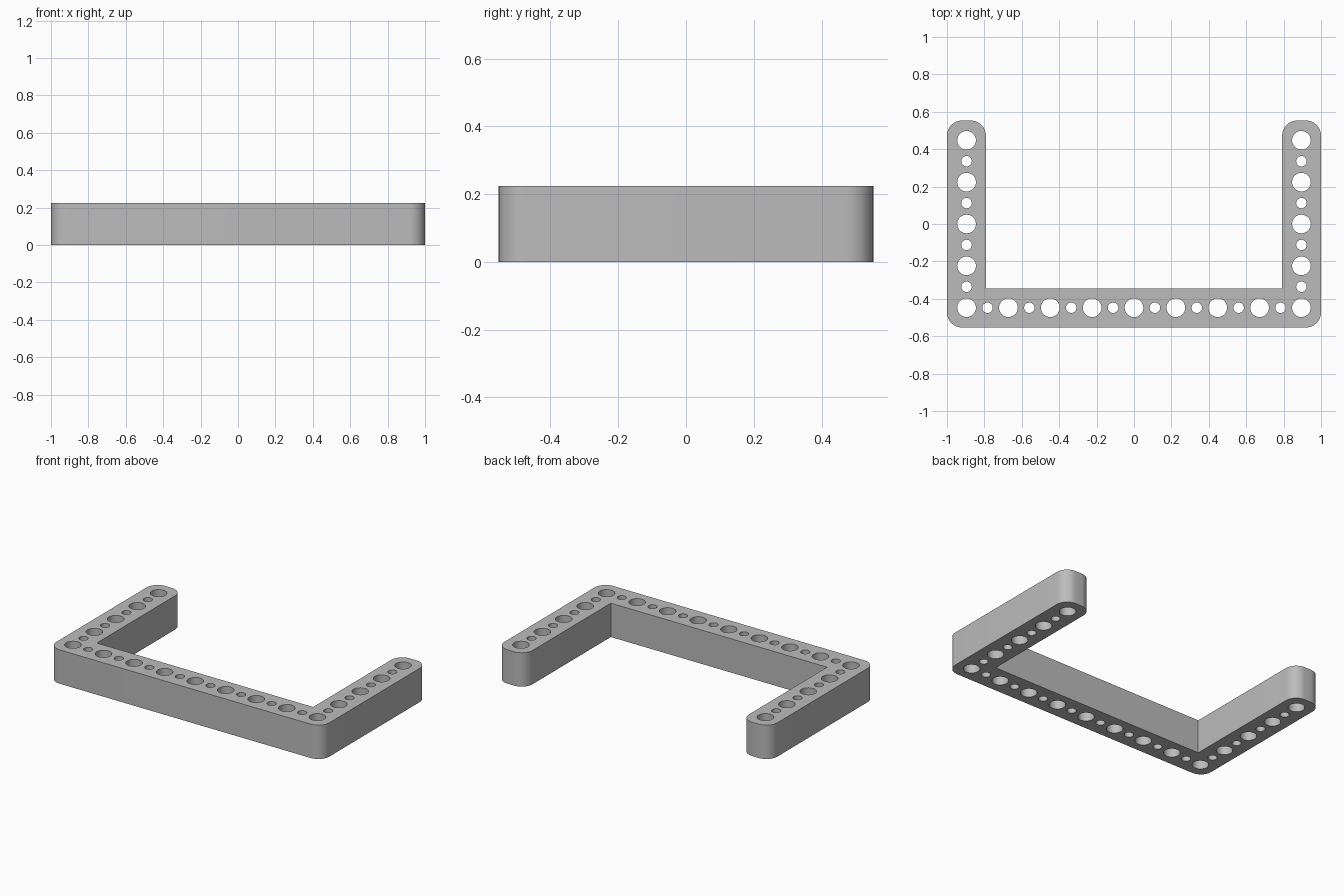
import bpy, bmesh, math

cube = bpy.data.objects.get("Cube")
if cube:
    bpy.data.objects.remove(cube, do_unlink=True)

HX, HY, H = 1.0, 0.553, 0.224      # half length, half depth, height
W, R = 0.208, 0.08                 # beam width, corner radius
PITCH = 0.2238                     # spacing of the large holes
BIG, SMALL = 0.05, 0.028           # hole radii


def arc(cx, cy, r, start, sweep, steps):
    """Points along an arc, angles in degrees."""
    return [(cx + r * math.cos(math.radians(start + sweep * i / steps)),
             cy + r * math.sin(math.radians(start + sweep * i / steps)))
            for i in range(steps + 1)]


def add_loop(curve, pts):
    s = curve.splines.new('POLY')
    s.points.add(len(pts) - 1)
    for p, (x, y) in zip(s.points, pts):
        p.co = (x, y, 0, 1)
    s.use_cyclic_u = True


# Half of the U outline, mirrored for the other side
right = (arc(HX - R, R - HY, R, -90, 90, 10)
         + arc(HX - R, HY - R, R, 0, 90, 10)
         + arc(HX - W + R, HY - R, R, 90, 90, 10)
         + [(HX - W, W - HY)])
outline = right + [(-x, y) for x, y in reversed(right)]

curve = bpy.data.curves.new("frame_profile", 'CURVE')
curve.dimensions = '2D'
curve.fill_mode = 'BOTH'
curve.extrude = H / 2
add_loop(curve, outline)

# Alternating large and small holes along the front beam and both arms
centres = [(i * PITCH / 2, -2 * PITCH, i % 2) for i in range(-8, 9)]
for side in (-1, 1):
    centres += [(side * 4 * PITCH, j * PITCH / 2, j % 2) for j in range(-3, 5)]
for x, y, small in centres:
    add_loop(curve, arc(x, y, SMALL if small else BIG, 0, 360, 32)[:-1])

# Turn the profile into a closed mesh
profile = bpy.data.objects.new("frame_profile", curve)
bpy.context.collection.objects.link(profile)
bpy.context.view_layer.update()
deps = bpy.context.evaluated_depsgraph_get()
mesh = bpy.data.meshes.new_from_object(profile.evaluated_get(deps))
bpy.data.objects.remove(profile, do_unlink=True)

bm = bmesh.new()
bm.from_mesh(mesh)
bmesh.ops.remove_doubles(bm, verts=bm.verts, dist=0.0002)
bmesh.ops.recalc_face_normals(bm, faces=bm.faces)
bmesh.ops.translate(bm, verts=bm.verts, vec=(0, 0, H / 2))
bm.to_mesh(mesh)
bm.free()

frame = bpy.data.objects.new("perforated_u_frame", mesh)
bpy.context.collection.objects.link(frame)

# Plain grey material
grey = bpy.data.materials.new("grey")
grey.use_nodes = True
colour = (0.5, 0.5, 0.5, 1)
grey.diffuse_color = colour
grey.node_tree.nodes["Principled BSDF"].inputs["Base Color"].default_value = colour
mesh.materials.clear()
mesh.materials.append(grey)

# Smooth round walls, sharp rims
bpy.ops.object.select_all(action='DESELECT')
frame.select_set(True)
bpy.context.view_layer.objects.active = frame
bpy.ops.object.shade_smooth_by_angle(angle=math.radians(30))
